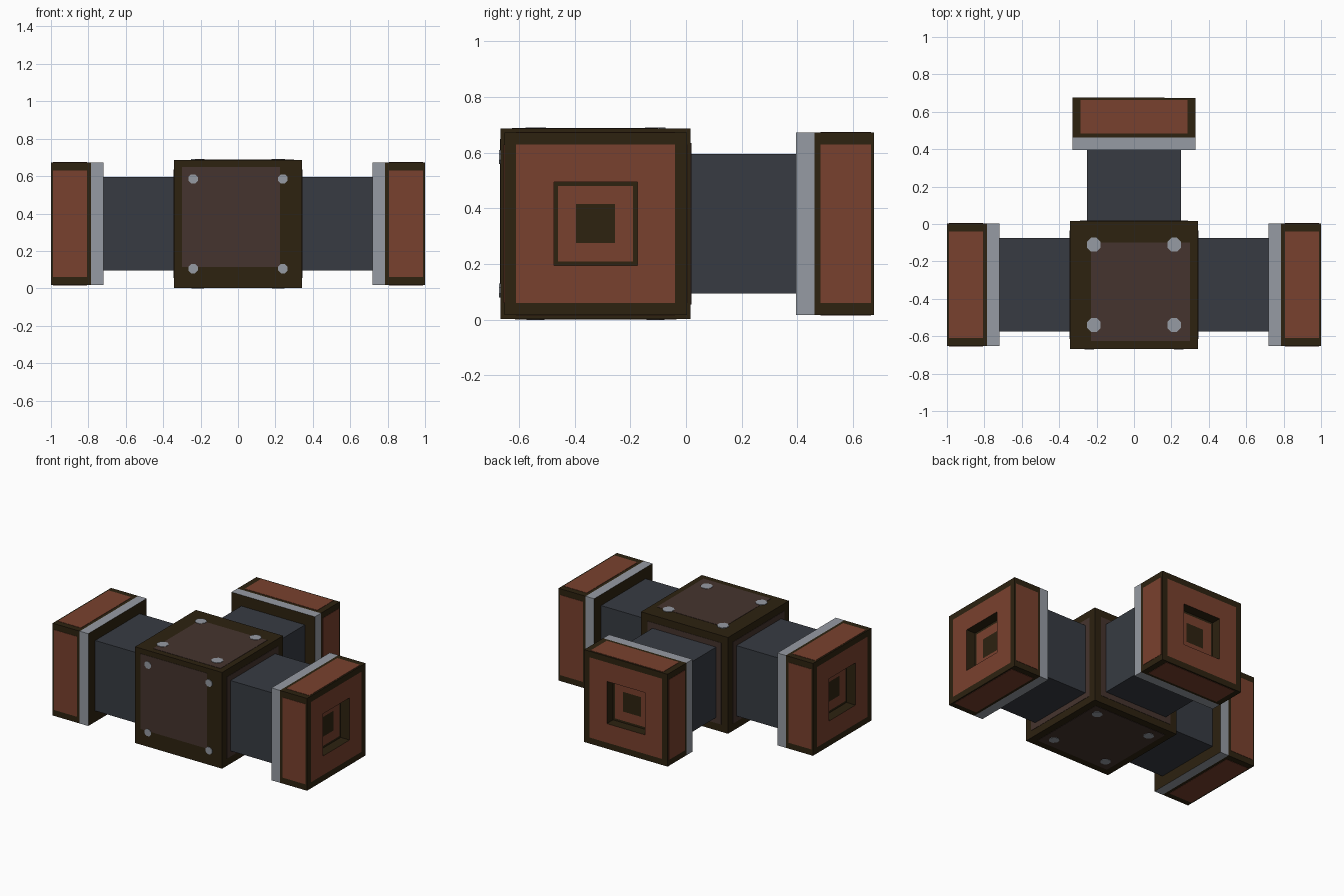
import bpy, bmesh, math
from mathutils import Matrix, Vector

if "Cube" in bpy.data.objects:
    bpy.data.objects.remove(bpy.data.objects["Cube"])


def material(name, rgb):
    lin = [((c / 255 + 0.055) / 1.055) ** 2.4 for c in rgb]
    m = bpy.data.materials.new(name)
    m.diffuse_color = (*lin, 1)
    m.use_nodes = True
    m.node_tree.nodes["Principled BSDF"].inputs["Base Color"].default_value = m.diffuse_color
    return m


DARK = material("dark_trim", (45, 34, 16))
ORANGE = material("rust_orange", (121, 65, 46))
BROWN = material("brown_panel", (69, 52, 46))
SLATE = material("slate_pipe", (55, 59, 66))
SILVER = material("silver_metal", (150, 155, 163))

CENTRE = Matrix.Translation((0, -0.325, 0.345))
HALF = 0.342          # half size of the middle block
CAP = 0.328           # half size of the end caps


def finish(name, bm, mats, matrix):
    bmesh.ops.recalc_face_normals(bm, faces=bm.faces)
    me = bpy.data.meshes.new(name)
    bm.to_mesh(me)
    bm.free()
    for m in mats:
        me.materials.append(m)
    ob = bpy.data.objects.new(name, me)
    ob.matrix_world = matrix
    bpy.context.collection.objects.link(ob)
    return ob


def box(name, lo, hi, mat, matrix):
    bm = bmesh.new()
    lo, hi = Vector(lo), Vector(hi)
    bmesh.ops.create_cube(bm, size=1, matrix=Matrix.Translation((lo + hi) / 2)
                          @ Matrix.Diagonal((*(hi - lo), 1)))
    return finish(name, bm, [mat], matrix)


def rivet(name, x, y, z, r, matrix):
    bm = bmesh.new()
    m = Matrix.Translation((x, y, z)) @ Matrix.Rotation(math.pi / 8, 4, 'Z')
    bmesh.ops.create_cone(bm, cap_ends=True, segments=8, radius1=r, radius2=r,
                          depth=0.009, matrix=m)
    return finish(name, bm, [SILVER], matrix)


def rings(name, steps, mats, matrix):
    """Square rings (distance, half size, material of the strip before it)."""
    bm = bmesh.new()
    prev = None
    for d, h, mi in steps:
        ring = [bm.verts.new((d, a * h, b * h))
                for a, b in ((-1, -1), (1, -1), (1, 1), (-1, 1))]
        if prev is None:
            bm.faces.new(ring).material_index = mi
        else:
            for i in range(4):
                j = (i + 1) % 4
                bm.faces.new((prev[i], prev[j], ring[j], ring[i])).material_index = mi
        prev = ring
    bm.faces.new(prev).material_index = 0
    return finish(name, bm, mats, matrix)


# Middle block
box("middle_block", [-HALF] * 3, [HALF] * 3, DARK, CENTRE)

# Block panels and rivets; each face frame has its z axis pointing outwards
q = math.pi / 2
# face: rotation, panel x0, x1, y0, y1, rivet offset, rivet radius
faces = {
    "front": (Matrix.Rotation(q, 4, 'X'), -0.30, 0.225, -0.23, 0.305, 0.24, 0.027),
    "top": (Matrix.Identity(4), -0.23, 0.30, -0.30, 0.225, 0.215, 0.04),
    "bottom": (Matrix.Rotation(2 * q, 4, 'X'), -0.29, 0.29, -0.29, 0.29, 0.215, 0.035),
    "back": (Matrix.Rotation(-q, 4, 'X'), -0.29, 0.29, -0.29, 0.29, 0, 0),
    "right": (Matrix.Rotation(q, 4, 'Y'), -0.29, 0.29, -0.29, 0.29, 0, 0),
    "left": (Matrix.Rotation(-q, 4, 'Y'), -0.29, 0.29, -0.29, 0.29, 0, 0),
}
for side, (rot, x0, x1, y0, y1, off, r) in faces.items():
    m = CENTRE @ rot
    box(side + "_panel", (x0, y0, HALF - 0.003), (x1, y1, HALF + 0.002), BROWN, m)
    if r:
        for i, (a, b) in enumerate(((-1, -1), (1, -1), (1, 1), (-1, 1))):
            rivet(f"{side}_rivet_{i}", a * off, b * off, HALF, r, m)

# Three arms: pipe, capped end with square socket, painted side plates
for side, ang in (("right", 0), ("back", q), ("left", 2 * q)):
    m = CENTRE @ Matrix.Rotation(ang, 4, 'Z')
    box(side + "_pipe", (HALF - 0.02, -0.25, -0.25), (0.73, 0.25, 0.25), SLATE, m)
    rings(side + "_cap", [
        (0.72, CAP, 0), (0.787, CAP, 2), (1.0, CAP, 0),
        (1.0, 0.285, 0), (1.0, 0.15, 1),
        (0.93, 0.15, 0), (0.93, 0.135, 0), (0.93, 0.07, 1),
    ], [DARK, ORANGE, SILVER], m)
    for k in range(4):
        box(f"{side}_cap_plate_{k}", (0.808, -0.285, CAP - 0.003),
            (0.989, 0.285, CAP + 0.002), ORANGE, m @ Matrix.Rotation(k * q, 4, 'X'))
